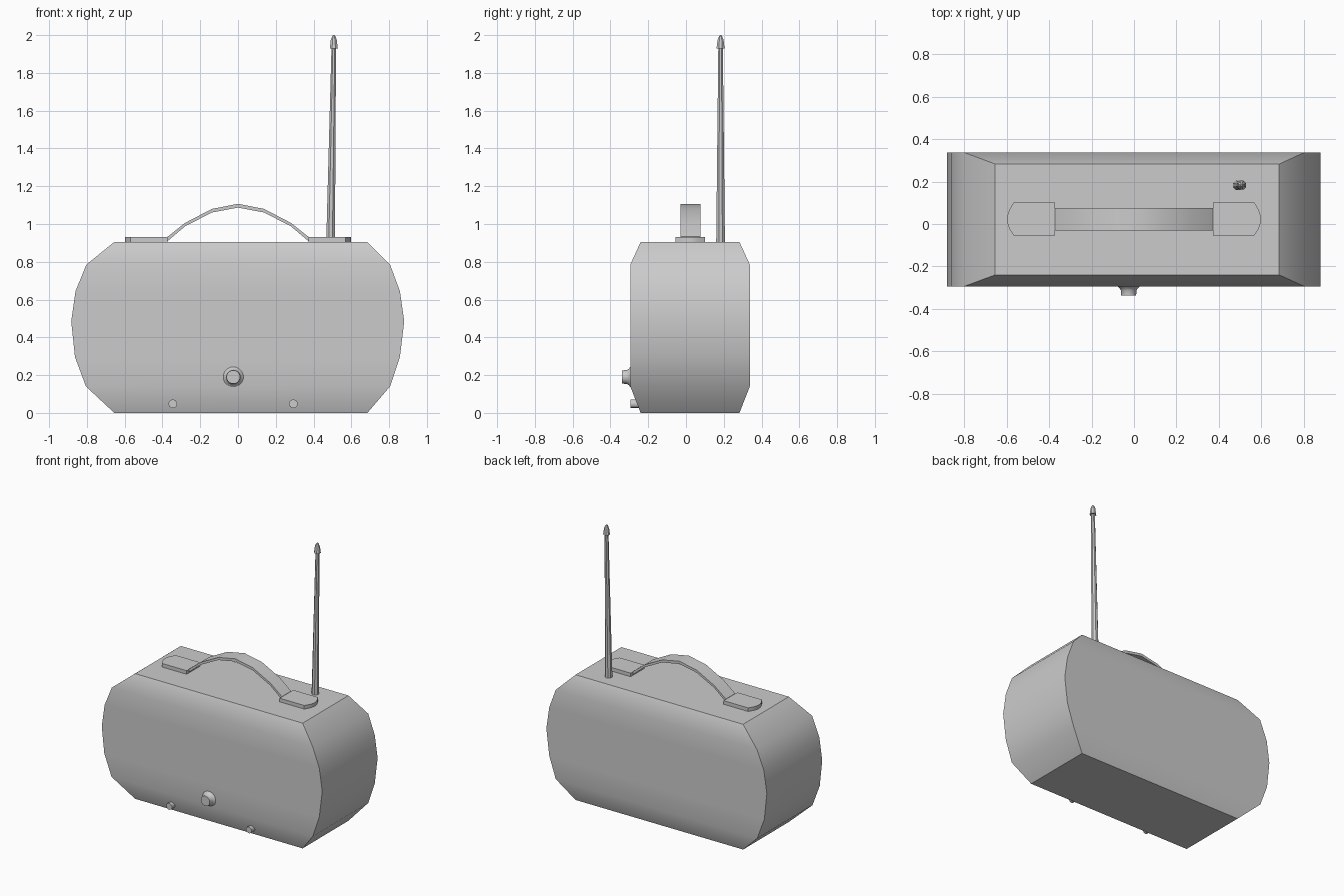
import bpy, bmesh, math
from mathutils import Vector

cube = bpy.data.objects.get("Cube")
if cube:
    bpy.data.objects.remove(cube, do_unlink=True)

grey = bpy.data.materials.new("plain grey")
grey.use_nodes = True
grey.diffuse_color = (0.6, 0.6, 0.6, 1)
grey.node_tree.nodes["Principled BSDF"].inputs["Base Color"].default_value = (0.6, 0.6, 0.6, 1)


def loft(name, rings, angle=30):
    """Skin a stack of equal-length rings, cap both ends and shade by angle."""
    bm = bmesh.new()
    loops = [[bm.verts.new(p) for p in ring] for ring in rings]
    for a, b in zip(loops, loops[1:]):
        for i in range(len(a)):
            j = (i + 1) % len(a)
            bm.faces.new((a[i], a[j], b[j], b[i]))
    bm.faces.new(loops[0])
    bm.faces.new(loops[-1])
    bmesh.ops.recalc_face_normals(bm, faces=bm.faces)
    mesh = bpy.data.meshes.new(name)
    bm.to_mesh(mesh)
    bm.free()
    mesh.materials.append(grey)
    obj = bpy.data.objects.new(name, mesh)
    bpy.context.collection.objects.link(obj)
    bpy.ops.object.select_all(action='DESELECT')
    obj.select_set(True)
    bpy.context.view_layer.objects.active = obj
    bpy.ops.object.shade_smooth_by_angle(angle=math.radians(angle))
    return obj


def circle(centre, radius, sides, axis):
    """Ring of points around a centre, perpendicular to the y or z axis."""
    ring = []
    for i in range(sides):
        t = math.tau * (i + 0.5) / sides
        u, v = radius * math.cos(t), radius * math.sin(t)
        ring.append(Vector(centre) + Vector((u, 0, v) if axis == 'y' else (u, v, 0)))
    return ring


# Case: rectangles stacked in height, rounded at the ends, chamfered front and back
FRONT, BACK, CHAMFER = -0.295, 0.338, 0.055
profile = [(0, -0.655, 0.685), (0.14, -0.805, 0.805), (0.295, -0.863, 0.857),
           (0.485, -0.883, 0.88), (0.645, -0.86, 0.857), (0.785, -0.803, 0.805),
           (0.905, -0.655, 0.685)]
rings = []
for i, (z, left, right) in enumerate(profile):
    inset = CHAMFER if i in (0, len(profile) - 1) else 0
    f, b = FRONT + inset, BACK - inset
    rings.append([(left, f, z), (right, f, z), (right, b, z), (left, b, z)])
loft("case", rings)

# Handle mounts: plates with rounded outer ends, one on each side
MID = 0.023
half_outline = [(0.372, 0.078), (0.568, 0.078), (0.588, 0.045), (0.598, 0.015)]
outline = half_outline + [(x, -y) for x, y in reversed(half_outline)]
for side, name in ((-1, "handle_mount_right"), (1, "handle_mount_left")):
    loft(name, [[(side * x, MID + y, z) for x, y in outline] for z in (0.9, 0.931)])

# Handle: arched strap between the mounts
half_arch = [(0.372, 0.933, 0.91), (0.28, 1.006, 0.988), (0.138, 1.08, 1.061)]
arch = [(-x, o, i) for x, o, i in half_arch] + [(0, 1.107, 1.087)] + half_arch[::-1]
loft("handle", [[(x, MID - 0.053, o), (x, MID + 0.053, o),
                 (x, MID + 0.053, i), (x, MID - 0.053, i)] for x, o, i in arch])

# Antenna: tapering rod that leans slightly, with a pointed cap
AY = 0.183
loft("antenna_rod", [circle((0.49, AY, 0.9), 0.025, 8, 'z'),
                     circle((0.507, AY, 1.94), 0.013, 8, 'z')])
loft("antenna_cap", [circle((0.507, AY, z), r, 8, 'z')
                     for z, r in ((1.93, 0.023), (1.975, 0.017), (1.992, 0.01), (2.0, 0.004))])

# Front dial with a flared base
loft("dial", [circle((-0.025, y, 0.19), r, 16, 'y')
              for y, r in ((-0.27, 0.055), (-0.295, 0.054), (-0.303, 0.044),
                           (-0.314, 0.037), (-0.338, 0.036))])

# Two small buttons low on the front
for x, name in ((-0.345, "button_right"), (0.293, "button_left")):
    loft(name, [circle((x, y, 0.048), 0.023, 12, 'y') for y in (-0.24, -0.295)])
